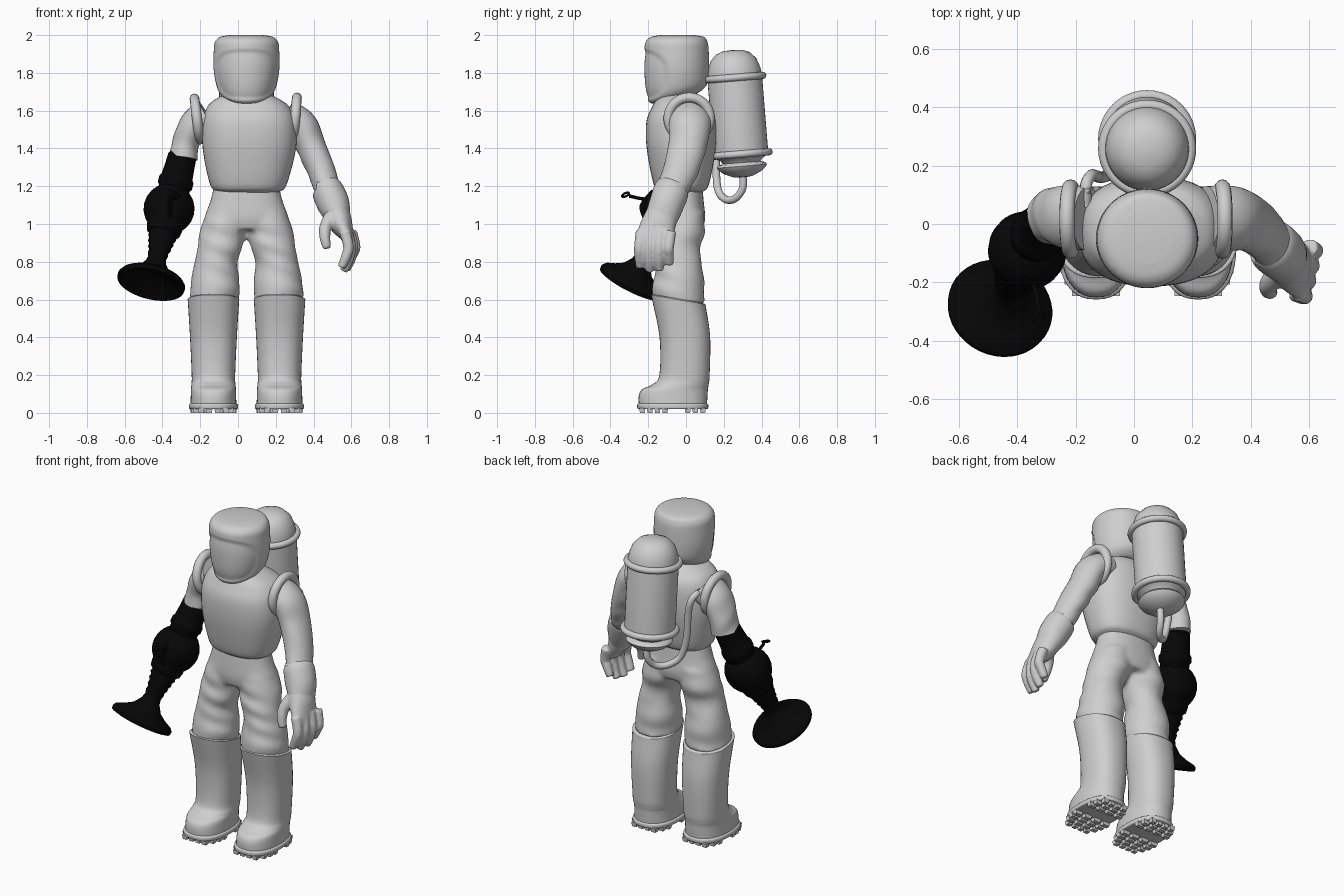
import bpy, bmesh, math
from math import sin, cos, pi
from mathutils import Vector

cube = bpy.data.objects.get("Cube")
if cube:
    bpy.data.objects.remove(cube)

MID = .045  # symmetry plane of the body


def material(name, value):
    mat = bpy.data.materials.new(name)
    mat.use_nodes = True
    colour = (value, value, value, 1)
    mat.diffuse_color = colour
    mat.node_tree.nodes["Principled BSDF"].inputs["Base Color"].default_value = colour
    return mat


GREY = material("light_grey", .62)
BLACK = material("black", .002)
parts = []


def finish(name, bm, mat):
    bmesh.ops.recalc_face_normals(bm, faces=bm.faces)
    mesh = bpy.data.meshes.new(name)
    bm.to_mesh(mesh)
    bm.free()
    mesh.materials.append(mat)
    obj = bpy.data.objects.new(name, mesh)
    bpy.context.collection.objects.link(obj)
    parts.append(obj)
    return obj


def skin(bm, rings):
    """Bridge rings of points and cap both ends."""
    rows = [[bm.verts.new(p) for p in ring] for ring in rings]
    n = len(rows[0])
    for a, b in zip(rows, rows[1:]):
        for i in range(n):
            j = (i + 1) % n
            bm.faces.new((a[i], a[j], b[j], b[i]))
    bm.faces.new(rows[0])
    bm.faces.new(rows[-1])


def spline(stations, steps):
    """Catmull-Rom through the stations, all values at once."""
    pts = [list(s) + [0] * (6 - len(s)) for s in stations]
    pts = [pts[0]] + pts + [pts[-1]]
    out = []
    for a, b, c, d in zip(pts, pts[1:], pts[2:], pts[3:]):
        for k in range(steps):
            t = k / steps
            out.append([q + t * (r - p) / 2 + t * t * (p - 2.5 * q + 2 * r - s / 2)
                        + t ** 3 * (1.5 * (q - r) + (s - p) / 2)
                        for p, q, r, s in zip(a, b, c, d)])
    return out + [pts[-1]]


def loft(bm, stations, along=False, power=2, sides=32, steps=5, wrinkle=0):
    """Stations are x, y, z, two radii and an optional slope of the ring."""
    path = spline(stations, steps)
    rings = []
    for k, (x, y, z, rx, ry, slope) in enumerate(path):
        u, v = Vector((1, 0, 0)), Vector((0, 1, 0))
        if along:
            lo, hi = path[max(k - 1, 0)], path[min(k + 1, len(path) - 1)]
            t = (Vector(hi[:3]) - Vector(lo[:3])).normalized()
            u = v.cross(t).normalized()
            v = t.cross(u)
        ring = []
        for i in range(sides):
            a = 2 * pi * i / sides
            c, s = cos(a), sin(a)
            c = math.copysign(abs(c) ** (2 / power), c)
            s = math.copysign(abs(s) ** (2 / power), s)
            fold = 1 + wrinkle * sin(z * 44 + 2.5 * sin(a + z * 9)) * (.5 + .5 * sin(2 * a + z * 5))
            p = Vector((x, y, z)) + (u * rx * c + v * ry * s) * fold
            p.z += slope * ry * s
            ring.append(p)
        rings.append(ring)
    skin(bm, rings)


def loft_part(name, stations, mat=GREY, **options):
    bm = bmesh.new()
    loft(bm, stations, **options)
    return finish(name, bm, mat)


def fuse(obj, voxel, rounds):
    """Blend overlapping volumes into one soft surface."""
    mod = obj.modifiers.new("fuse", 'REMESH')
    mod.mode, mod.voxel_size, mod.use_smooth_shade = 'VOXEL', voxel, True
    mod = obj.modifiers.new("soften", 'SMOOTH')
    mod.factor, mod.iterations = .5, rounds


def lathe(name, profile, base, tip, mat=GREY, sides=40):
    """Spin radius and height pairs about the line from base to tip."""
    base = Vector(base)
    turn = (Vector(tip) - base).to_track_quat('Z', 'Y')
    bm = bmesh.new()
    skin(bm, [[base + turn @ Vector((max(r, .002) * cos(2 * pi * i / sides),
                                     max(r, .002) * sin(2 * pi * i / sides), h))
               for i in range(sides)] for r, h in profile])
    return finish(name, bm, mat)


def ring(name, centre, axis, major, minor, mat=GREY):
    bpy.ops.mesh.primitive_torus_add(
        location=centre, rotation=Vector(axis).to_track_quat('Z', 'Y').to_euler(),
        major_radius=major, minor_radius=minor, major_segments=40, minor_segments=12)
    obj = bpy.context.object
    obj.name = name
    obj.data.materials.append(mat)
    parts.append(obj)


def tube(name, points, radius, mat=GREY):
    return loft_part(name, [(*p, radius, radius) for p in points], mat,
                     along=True, sides=12, steps=6)


# Helmet with a recessed visor
helmet = loft_part("helmet", [
    (MID, -.06, 1.662, .08, .1, .23), (MID, -.055, 1.675, .122, .138, .23),
    (MID, -.05, 1.72, .155, .163, .15), (MID, -.05, 1.82, .174, .171),
    (MID, -.05, 1.92, .173, .17), (MID, -.05, 1.965, .166, .163),
    (MID, -.045, 1.99, .14, .14), (MID, -.045, 2, .09, .09)],
    sides=80, steps=8)
for vert in helmet.data.vertices:
    x, y = vert.co.x - MID, vert.co.y + .05
    angle = math.atan2(x, -y)
    edge = abs(angle / 1.3) ** 2.6 + abs((vert.co.z - 1.79) / .13) ** 2.6
    depth = min(max((1.1 - edge) * 3, 0), 1) * (.06 - .055 * max(1 - edge, 0))
    vert.co.x -= x * depth
    vert.co.y -= y * depth

# Chest shell
loft_part("torso", [
    (.055, -.025, 1.165, .13, .09), (.055, -.025, 1.173, .17, .118),
    (.055, -.025, 1.215, .205, .148), (.06, -.025, 1.4, .247, .183),
    (.06, -.025, 1.54, .247, .185), (.055, -.02, 1.62, .218, .16),
    (.05, -.03, 1.66, .17, .13), (.05, -.04, 1.69, .11, .1)], power=2.4, sides=48)

# Trousers: hips and two creased legs
bm = bmesh.new()
loft(bm, [(MID, -.022, 1.21, .17, .108), (MID, -.022, 1.12, .192, .116),
          (MID, -.02, 1.03, .222, .122), (MID, -.02, .97, .2, .108)], power=2.3)
for side in (-1, 1):
    loft(bm, [(MID + side * dx, y, z, rx, ry) for dx, y, z, rx, ry in (
        (.1, -.02, 1.06, .112, .116), (.125, -.02, .96, .123, .12),
        (.14, -.04, .88, .118, .112), (.162, -.035, .79, .114, .122),
        (.166, -.04, .69, .13, .135), (.172, -.04, .58, .13, .139))],
        wrinkle=.045)
fuse(finish("trousers", bm, GREY), .013, 4)

# Boots with ridged soles
for label, side in (("right", -1), ("left", 1)):
    cx = MID + side * .175
    loft_part(label + "_boot", [(cx, y, z, rx, ry, slope) for y, z, rx, ry, slope in (
        (-.07, .03, .122, .18, 0), (-.068, .09, .12, .182, 0),
        (-.058, .125, .119, .174, 0), (-.03, .15, .117, .15, 0),
        (-.008, .2, .115, .133, 0), (-.006, .4, .124, .134, 0),
        (-.037, .58, .135, .143, -.15), (-.04, .598, .136, .144, -.18),
        (-.04, .604, .128, .136, -.18))], power=2.3, sides=40)
    loft_part(label + "_sole", [(cx, -.07, z, r, r + .058) for z, r in (
        (.02, .122), (.024, .129), (.042, .13), (.05, .122))], power=2.4, sides=40)
    bm = bmesh.new()
    for row in range(9):
        y = -.231 + row * .04
        if -.08 < y < .0:
            continue
        half = .125 * (1 - abs((y + .07) / .192) ** 2.4) ** (1 / 2.4)
        for k in range(4):
            lug = bmesh.ops.create_cube(bm, size=1)["verts"]
            for vert in lug:
                taper = .8 if vert.co.z < 0 else 1
                vert.co = Vector((cx + (k - 1.5) * half * .54 + vert.co.x * half * .42 * taper,
                                  y + vert.co.y * .032 * taper, .013 + vert.co.z * .026))
    finish(label + "_treads", bm, GREY)

# Sleeves and shoulder rings
loft_part("left_sleeve", [
    (.25, .02, 1.57, .09, .11), (.335, .02, 1.52, .083, .11),
    (.392, .005, 1.4, .079, .1), (.445, -.035, 1.27, .072, .092),
    (.485, -.09, 1.15, .068, .078)], along=True, wrinkle=.04, steps=8)
loft_part("right_sleeve", [
    (-.16, .02, 1.57, .09, .11), (-.235, .025, 1.52, .08, .108),
    (-.275, .03, 1.43, .072, .095), (-.29, .025, 1.35, .078, .093)],
    along=True, wrinkle=.035, steps=8)
ring("left_shoulder_ring", (.303, .017, 1.56), (1, 0, -.08), .11, .026)
ring("right_shoulder_ring", (-.217, .017, 1.555), (-1, 0, -.12), .11, .026)

# Left glove: cuff, palm, fingers and thumb
loft_part("left_cuff", [
    (.468, -.072, 1.187, .07, .08), (.474, -.077, 1.178, .084, .094),
    (.507, -.105, 1.1, .085, .092), (.535, -.135, 1.02, .062, .085)], along=True)
bm = bmesh.new()
loft(bm, [(.515, -.115, 1.08, .07, .082), (.545, -.145, 1, .062, .092),
          (.575, -.165, .94, .038, .095), (.585, -.17, .9, .027, .085)], along=True)
for k in range(4):
    y = -.247 + k * .052
    x = .565 + k * .012
    drop = (.02, 0, .005, .035)[k]
    loft(bm, [(x, y + .01, .96, .03, .03), (x + .02, y, .88, .028, .028),
              (x + .008, y, .81 + drop, .027, .027),
              (x - .018, y + .004, .75 + drop, .022, .022)], along=True, sides=16)
loft(bm, [(.515, -.15, 1.06, .045, .045), (.466, -.2, .99, .034, .036),
          (.46, -.225, .93, .029, .03), (.472, -.235, .87, .022, .022)],
     along=True, sides=16)
fuse(finish("left_hand", bm, GREY), .008, 3)

# Flared black nozzle on the right arm
wrist, ball, mouth = (-.296, .02, 1.355), (-.365, -.09, 1.08), (-.46, -.29, .69)
lathe("nozzle_sleeve", [(.06, -.012), (.076, 0), (.079, .06), (.084, .12),
                        (.093, .135), (.093, .165), (.084, .175), (.08, .27)],
      wrist, ball, BLACK)
ribs = [(.072 - .0035 * k + (.007 if k % 2 else 0), .155 + .017 * k) for k in range(8)]
lathe("nozzle", [(.135 * sin(a * pi / 12), -.135 * cos(a * pi / 12)) for a in range(10)]
      + [(.096, .11), (.09, .14)] + ribs
      + [(.048, .3), (.055, .33), (.085, .375), (.13, .405), (.172, .425),
         (.183, .44), (.18, .458), (.165, .462), (.12, .435), (.05, .4), (0, .39)],
      ball, mouth, BLACK)
tube("nozzle_hook", [(-.35, -.18, 1.13), (-.335, -.24, 1.135), (-.325, -.3, 1.148)],
     .009, BLACK)
ring("nozzle_hook_eye", (-.325, -.32, 1.155), (.5, -.5, 1), .02, .006, BLACK)
loft_part("nozzle_trigger", [(-.36, -.18, 1.03, .012, .05), (-.36, -.19, 1.1, .012, .055),
                             (-.355, -.17, 1.18, .01, .015)], BLACK, sides=16)

# Back tank with rings and hose
low, high = Vector((MID, .291, 1.37)), Vector((MID, .258, 1.775))
lathe("tank", [(0, -.125), (.05, -.12), (.1, -.098), (.125, -.077), (.133, -.064),
               (.125, -.052), (.1, -.045), (.11, -.03), (.145, -.01), (.145, .41),
               (.14, .45), (.122, .5), (.09, .535), (.05, .55), (0, .553)], low, high)
ring("tank_lower_ring", low, high - low, .149, .019)
ring("tank_upper_ring", high, high - low, .149, .019)
tube("hose", [(.06, .3, 1.27), (.055, .3, 1.19), (.03, .26, 1.135), (-.02, .21, 1.13),
              (-.08, .17, 1.18), (-.115, .16, 1.3), (-.13, .165, 1.45),
              (-.148, .165, 1.54), (-.165, .13, 1.58), (-.165, .06, 1.57)], .02)

# Smooth shading that keeps hard edges
bpy.ops.object.select_all(action='DESELECT')
for obj in parts:
    obj.select_set(True)
bpy.context.view_layer.objects.active = parts[0]
bpy.ops.object.shade_smooth_by_angle(angle=math.radians(45))
